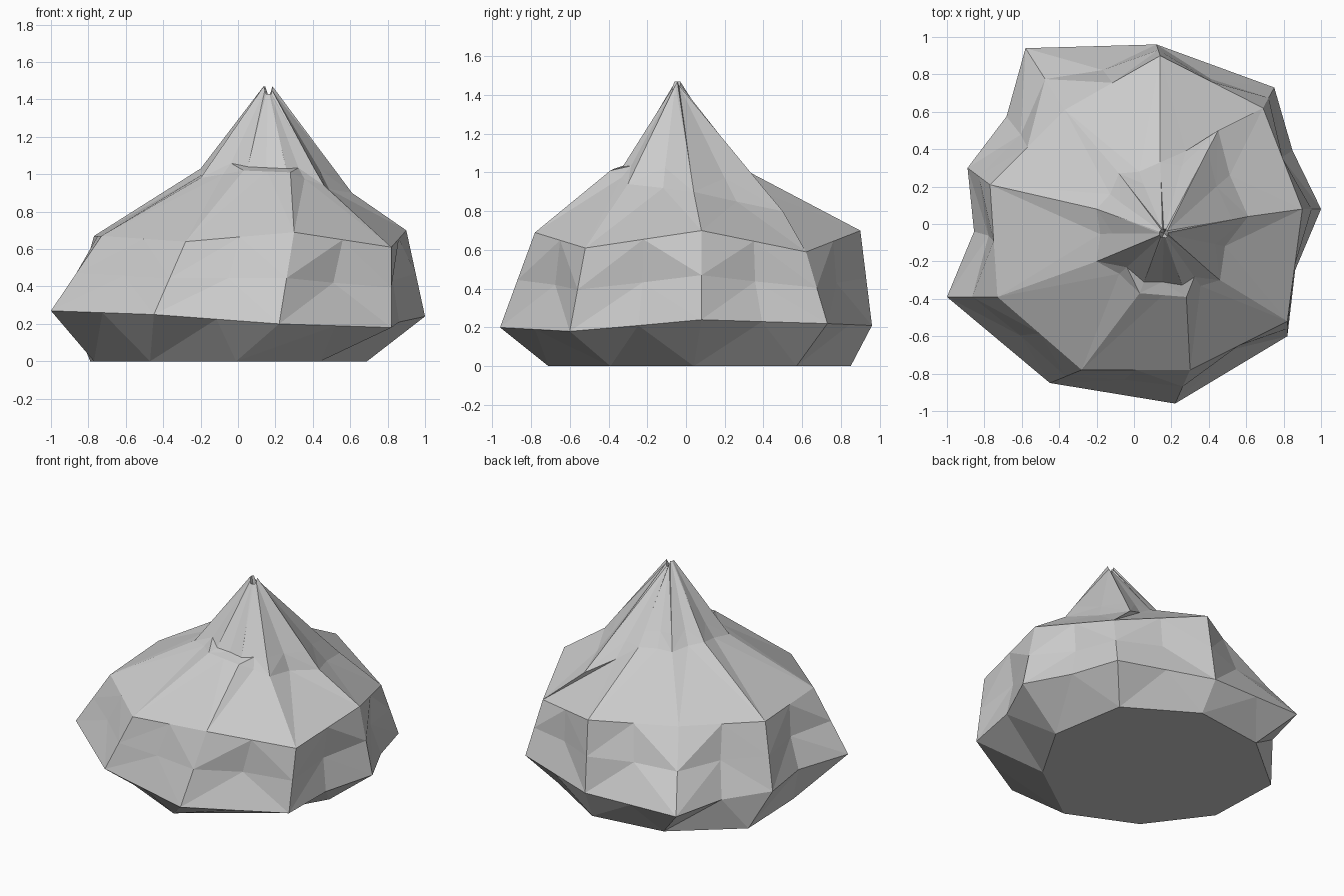
import bpy, bmesh
from mathutils import Vector

if "Cube" in bpy.data.objects:
    bpy.data.objects.remove(bpy.data.objects["Cube"])

# Nine corners per level, counter-clockwise from the left-front corner
base = [(-.77, -.1), (-.47, -.5), (-.01, -.71), (.44, -.39), (.69, .04),
        (.6, .57), (.14, .85), (-.37, .78), (-.79, .43)]
belt = [(-1, -.39, .27), (-.45, -.85, .25), (.22, -.96, .2), (.82, -.6, .18),
        (1, .08, .24), (.75, .73, .22), (.12, .96, .21), (-.58, .94, .22), (-.89, .3, .24)]
shoulder = [(-.73, -.39, .67), (-.28, -.78, .64), (.3, -.78, .69), (.82, -.52, .61),
            (.9, .08, .7), (.69, .62, .59), (.14, .9, .7), (-.37, .61, .68), (-.77, .21, .67)]
collar = [(-.2, -.2, .98), (.03, -.37, 1.02), (.28, -.39, 1.01), (.46, -.3, .94),
          (.61, .04, .9), (.45, .5, .8), (.14, .33, 1.0), (-.08, .27, 1.0), (-.2, .08, 1.03)]
base = [Vector((x, y, 0)) for x, y in base]
belt, shoulder, collar = ([Vector(p) for p in r] for r in (belt, shoulder, collar))


def ring(corners, dents):
    """Corners plus edge midpoints, each midpoint pushed in towards the axis."""
    pts = []
    for i, p in enumerate(corners):
        q = corners[(i + 1) % 9]
        m = (p + q) / 2
        inward = Vector((-m.x, -m.y, 0)).normalized()
        pts += [p, m + inward * dents[i]]
    return pts


# Waist between belt and shoulder, foot of the spire behind the front ledge, split tip
waist = [a.lerp(b, .5) for a, b in zip(belt, shoulder)]
apex = Vector((.16, -.05, 1.45))
tip, foot = [], []
for i, c in enumerate(collar):
    d = Vector((c.x - apex.x, c.y - apex.y, 0)).normalized() * .025
    tip.append(apex + d + Vector((0, 0, .02 if i in (0, 4, 7, 8) else -.02)))
    f = c.lerp(tip[-1], .2)
    if i in (1, 2):
        f.z = c.z + .02
    foot.append(f)

flat = [0] * 9
levels = [ring(base, flat),
          ring(belt, [0, 0, 0, .05, .03, 0, 0, .07, .09]),
          ring(waist, [.01, .01, .05, .06, .05, .03, .03, .06, .07]),
          ring(shoulder, flat),
          ring(collar, [.02, 0, .02, .05, .02, .03, .02, .02, .02]),
          ring(foot, [.01, .01, .01, .03, .02, .02, .02, .02, .02]),
          ring(tip, flat)]

# Faceted rock skin
bm = bmesh.new()
rows = [[bm.verts.new(p) for p in level] for level in levels]
for lo, hi in zip(rows, rows[1:]):
    for i in range(18):
        j = (i + 1) % 18
        a, b, c, d = lo[i], lo[j], hi[j], hi[i]
        if i % 2:
            bm.faces.new((a, b, d))
            bm.faces.new((b, c, d))
        else:
            bm.faces.new((a, b, c))
            bm.faces.new((a, c, d))
bm.faces.new(list(reversed(rows[0])))
cleft = bm.verts.new(apex - Vector((0, 0, .07)))
for i in range(18):
    bm.faces.new((rows[-1][i], rows[-1][(i + 1) % 18], cleft))
bmesh.ops.recalc_face_normals(bm, faces=bm.faces)

mesh = bpy.data.meshes.new("rock")
bm.to_mesh(mesh)
bm.free()
rock = bpy.data.objects.new("rock", mesh)
bpy.context.collection.objects.link(rock)
